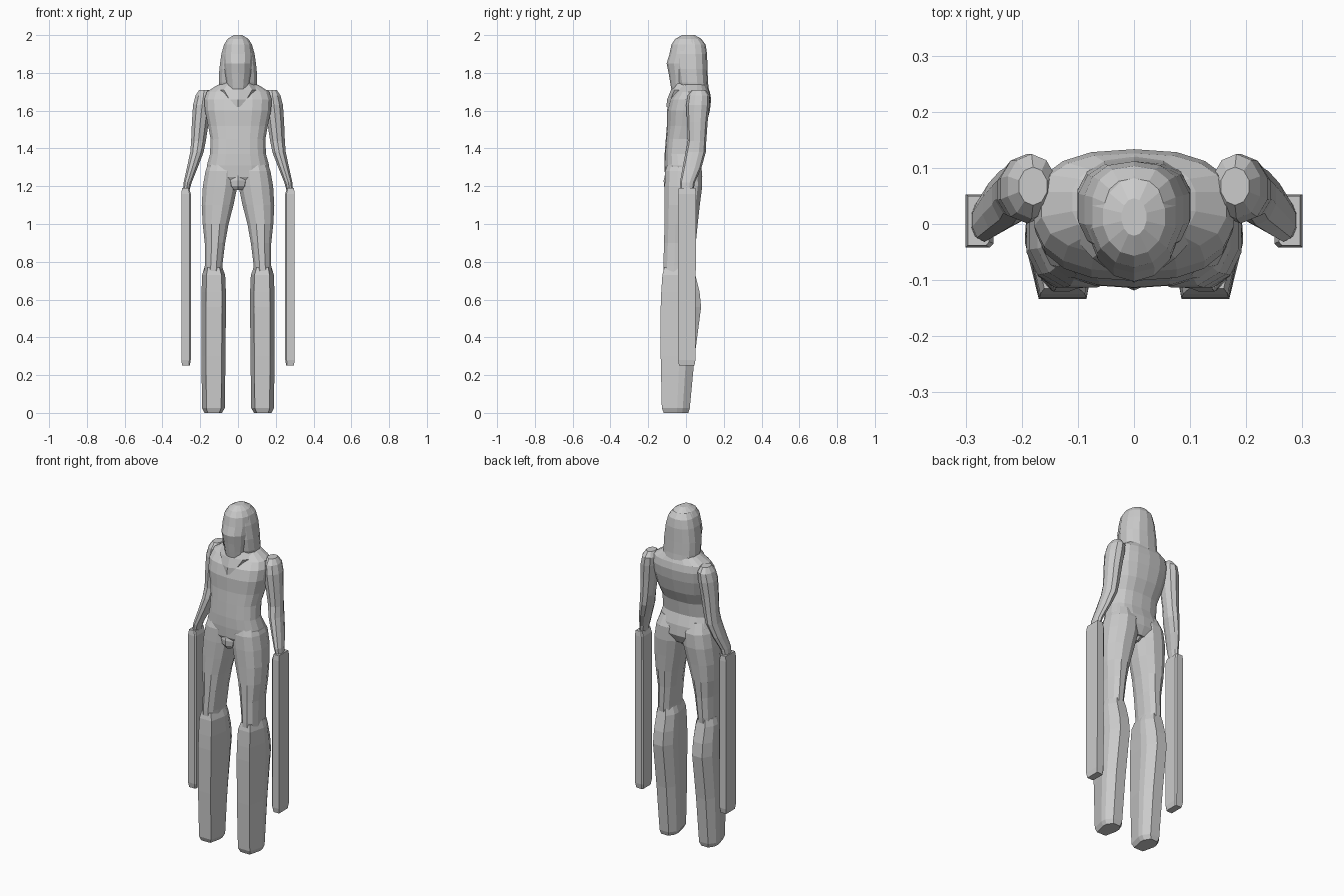
import bpy, bmesh, math


def round_section(n, e=2.0):
    """Unit superellipse outline with n corners."""
    pts = []
    for i in range(n):
        a = 2 * math.pi * (i + 0.5) / n
        c, s = math.cos(a), math.sin(a)
        pts.append((math.copysign(abs(c) ** (2 / e), c), math.copysign(abs(s) ** (2 / e), s)))
    m = max(p[0] for p in pts)
    return [(x / m, y / m) for x, y in pts]


def loft(name, section, rings, mirror=False):
    """Skin rings given as (z, x min, x max, y min, y max)."""
    bm = bmesh.new()
    loops = []
    for z, x0, x1, y0, y1 in rings:
        loops.append([bm.verts.new(((x0 + x1) / 2 + u * (x1 - x0) / 2,
                                    (y0 + y1) / 2 + v * (y1 - y0) / 2, z)) for u, v in section])
    n = len(section)
    for a, b in zip(loops, loops[1:]):
        for i in range(n):
            j = (i + 1) % n
            bm.faces.new((a[i], a[j], b[j], b[i]))
    bm.faces.new(loops[0])
    bm.faces.new(loops[-1])
    bmesh.ops.recalc_face_normals(bm, faces=bm.faces)
    mesh = bpy.data.meshes.new(name)
    bm.to_mesh(mesh)
    bm.free()
    ob = bpy.data.objects.new(name, mesh)
    bpy.context.collection.objects.link(ob)
    if mirror:
        ob.modifiers.new("Mirror", 'MIRROR').use_mirror_merge = False
    return ob


def centred(rows):
    """Rings symmetric in x from (z, half width, y min, y max)."""
    return [(z, -w, w, y0, y1) for z, w, y0, y1 in rows]


# Torso: hips, waist, chest and sloping shoulders
loft("torso", round_section(18, 2.5), centred([
    (1.20, 0.10, -0.085, 0.06), (1.25, 0.160, -0.11, 0.085), (1.31, 0.165, -0.113, 0.08),
    (1.37, 0.148, -0.112, 0.06), (1.45, 0.145, -0.106, 0.072), (1.52, 0.158, -0.100, 0.105),
    (1.60, 0.175, -0.100, 0.125), (1.66, 0.178, -0.085, 0.132), (1.70, 0.165, -0.055, 0.125),
    (1.735, 0.11, -0.03, 0.11), (1.75, 0.07, -0.01, 0.09)]))

# Collar wedge dropping to a point on the chest
loft("collar", round_section(10), centred([
    (1.62, 0.02, -0.102, 0.0), (1.66, 0.075, -0.095, 0.08),
    (1.71, 0.12, -0.075, 0.118), (1.76, 0.07, -0.05, 0.10)]))

# Head with face, narrowing at the chin
loft("head", round_section(14), centred([
    (1.68, 0.055, -0.07, 0.05), (1.75, 0.065, -0.082, 0.07), (1.80, 0.075, -0.09, 0.09),
    (1.85, 0.080, -0.10, 0.10), (1.90, 0.082, -0.085, 0.105), (1.95, 0.074, -0.075, 0.10),
    (1.98, 0.055, -0.055, 0.08), (2.0, 0.022, -0.02, 0.045)]))

# Long hair wrapping the back and sides of the head
loft("hair", round_section(14, 2.5), centred([
    (1.68, 0.095, -0.02, 0.122), (1.75, 0.101, -0.045, 0.115), (1.82, 0.099, -0.055, 0.112),
    (1.90, 0.088, -0.06, 0.110), (1.95, 0.074, -0.055, 0.102), (1.98, 0.052, -0.04, 0.08)]))

# Front pelvis bulge
loft("pelvis", round_section(10), centred([
    (1.18, 0.03, -0.10, 0.03), (1.20, 0.055, -0.112, 0.05),
    (1.23, 0.065, -0.114, 0.06), (1.27, 0.05, -0.105, 0.06)]))

# Arms from shoulder cap to wrist
loft("arm", round_section(10), [
    (1.16, 0.262, 0.292, -0.025, 0.035), (1.22, 0.245, 0.288, -0.03, 0.045),
    (1.30, 0.213, 0.270, -0.015, 0.080), (1.38, 0.182, 0.253, 0.00, 0.102),
    (1.44, 0.170, 0.248, 0.012, 0.105), (1.54, 0.155, 0.244, 0.008, 0.112),
    (1.63, 0.142, 0.238, 0.004, 0.122), (1.68, 0.140, 0.225, 0.012, 0.122),
    (1.71, 0.155, 0.205, 0.035, 0.10)], mirror=True)

# Long flat blades hanging from the wrists
box = [(-0.7, -1), (1, -1), (1, 1), (-0.7, 1), (-1, 0.85), (-1, -0.85)]
loft("arm_blade", box, [
    (0.25, 0.255, 0.296, -0.037, 0.045), (0.28, 0.25, 0.30, -0.042, 0.05),
    (1.16, 0.25, 0.30, -0.042, 0.053), (1.19, 0.258, 0.296, -0.038, 0.05)], mirror=True)

# Thighs
loft("thigh", round_section(12, 2.3), [
    (0.68, 0.085, 0.178, -0.12, 0.04), (0.78, 0.083, 0.176, -0.12, 0.048),
    (0.90, 0.068, 0.176, -0.116, 0.052), (1.00, 0.050, 0.187, -0.114, 0.062),
    (1.10, 0.024, 0.192, -0.113, 0.073), (1.20, 0.003, 0.186, -0.113, 0.086),
    (1.28, 0.0, 0.172, -0.11, 0.085), (1.34, 0.01, 0.15, -0.09, 0.06)], mirror=True)

# Tall boots with faceted sides and a calf bulge at the back
octagon = [(-0.68, -1), (0.62, -1), (1, 0.1), (0.95, 0.5), (0.5, 1), (-0.5, 1), (-0.95, 0.5), (-1, 0.1)]
loft("boot", octagon, [
    (0.0, 0.085, 0.178, -0.118, 0.012), (0.025, 0.07, 0.19, -0.128, 0.02),
    (0.30, 0.066, 0.194, -0.134, 0.046), (0.56, 0.064, 0.194, -0.134, 0.08),
    (0.64, 0.064, 0.193, -0.131, 0.072), (0.73, 0.068, 0.190, -0.125, 0.05),
    (0.77, 0.083, 0.178, -0.115, 0.04)], mirror=True)
